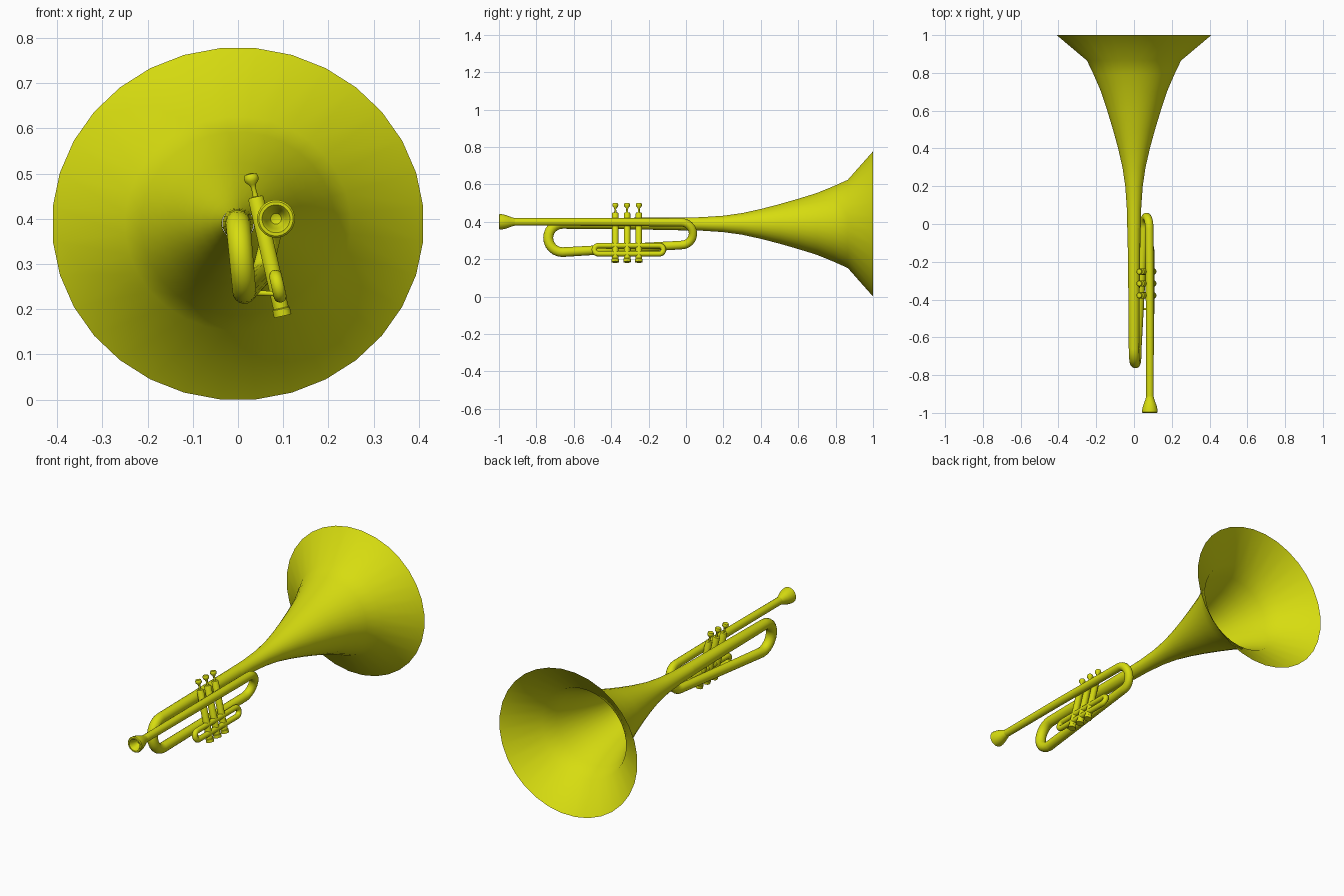
import bpy, bmesh, math
from mathutils import Vector, Matrix

if "Cube" in bpy.data.objects:
    bpy.data.objects.remove(bpy.data.objects["Cube"])

brass = bpy.data.materials.new("brass")
brass.diffuse_color = (0.68, 0.72, 0.005, 1)
brass.use_nodes = True
brass.node_tree.nodes["Principled BSDF"].inputs["Base Color"].default_value = brass.diffuse_color


def finish(ob, angle=40):
    ob.data.materials.clear()
    ob.data.materials.append(brass)
    bpy.ops.object.select_all(action='DESELECT')
    ob.select_set(True)
    bpy.context.view_layer.objects.active = ob
    bpy.ops.object.shade_smooth_by_angle(angle=math.radians(angle))
    return ob


def lathe(name, profile, origin, axis, sides, xscale=1.0):
    """Revolve (radius, height) points about an axis; radius 0 makes a pole."""
    bm = bmesh.new()
    rings = []
    for r, h in profile:
        if r == 0:
            rings.append([bm.verts.new((0, 0, h))])
        else:
            rings.append([bm.verts.new((xscale * r * math.cos((i + .5) * math.tau / sides),
                                        r * math.sin((i + .5) * math.tau / sides), h))
                          for i in range(sides)])
    for a, b in zip(rings, rings[1:]):
        for i in range(sides):
            j = (i + 1) % sides
            f = [a[i % len(a)], a[j % len(a)], b[j % len(b)], b[i % len(b)]]
            bm.faces.new(list(dict.fromkeys(f)))
    bmesh.ops.recalc_face_normals(bm, faces=bm.faces)
    w = Vector(axis).normalized()
    u = Vector((1, 0, 0))
    u = (u - w * u.dot(w)).normalized()
    v = w.cross(u)
    m = Matrix((u, v, w)).transposed().to_4x4()
    bm.transform(Matrix.Translation(origin) @ m)
    me = bpy.data.meshes.new(name)
    bm.to_mesh(me)
    bm.free()
    ob = bpy.data.objects.new(name, me)
    bpy.context.collection.objects.link(ob)
    return finish(ob)


def tube(name, pts, closed=False, res=6):
    """Sweep a round section along (x, y, z, radius) points."""
    cu = bpy.data.curves.new(name, 'CURVE')
    cu.dimensions = '3D'
    cu.bevel_depth = 1
    cu.bevel_resolution = res
    cu.use_fill_caps = not closed
    sp = cu.splines.new('POLY')
    sp.points.add(len(pts) - 1)
    for p, (x, y, z, r) in zip(sp.points, pts):
        p.co = (x, y, z, 1)
        p.radius = r
    sp.use_cyclic_u = closed
    ob = bpy.data.objects.new(name, cu)
    bpy.context.collection.objects.link(ob)
    bpy.ops.object.select_all(action='DESELECT')
    ob.select_set(True)
    bpy.context.view_layer.objects.active = ob
    bpy.ops.object.convert(target='MESH')
    return finish(bpy.context.object)


def bend(a, b, y, direction, r0, r1, n=12):
    """Half-turn between (x, z) points a and b, bulging along y."""
    a, b = Vector(a), Vector(b)
    mid, half = (a + b) / 2, (a - b) / 2
    out = []
    for i in range(n + 1):
        t = math.pi * i / n
        p = mid + half * math.cos(t)
        out.append((p.x, y + direction * half.length * math.sin(t), p.y,
                    r0 + (r1 - r0) * i / n))
    return out


# Flared bell, slightly wider than tall
bell = [(.034, -.02), (.036, .08), (.044, .2), (.058, .3), (.080, .4), (.106, .5),
        (.135, .6), (.166, .7), (.203, .79), (.237, .865), (.39, 1.0)]
lathe("bell", bell, (0, 0, .389), (0, 1, 0), 32, 1.055)

# Main tubing: lead pipe, front bend, lower run, back bend, bell pipe
path = [(.084, -.94, .40, .020), (.084, -.5, .40, .021)]
path += bend((.081, .397), (.052, .276), -.025, 1, .022, .023)
path += bend((.014, .238), (0, .391), -.66, -1, .026, .028)
path += [(0, -.3, .391, .031), (0, 0, .389, .035)]
tube("main_tubing", path)

# Mouthpiece with hollow cup
lathe("mouthpiece", [(.019, .09), (.024, .07), (.030, .055), (.037, .035), (.041, .016),
                     (.042, .004), (.038, 0), (.031, 0), (.027, .005), (.022, .025),
                     (.012, .045), (0, .05)], (.084, -1, .40), (0, 1, 0), 24)

# Three tilted valves with caps, stems and finger buttons
tilt = Vector((-.223, 0, .975))
valve = [(0, 0), (.020, 0), (.020, .016), (.0175, .018), (.0175, .266), (.015, .270),
         (.006, .271), (.005, .290), (.008, .298), (.0155, .306), (.0165, .315),
         (.013, .322), (0, .324)]
for i, y in enumerate((-.378, -.315, -.252)):
    lathe(f"valve_{i + 1}", valve, (.099, y, .185), tilt, 16)

# Tuning slide loop running along the valves
upper, lower = (.083, .273), (.093, .229)
loop = bend(upper, lower, -.143, 1, .0145, .0145, 10)
loop += bend(lower, upper, -.468, -1, .0145, .0145, 10)
tube("valve_slide_loop", loop, closed=True, res=4)

# Brace between the slide loop and the lower tubing
tube("brace", [(.025, -.45, .237, .006), (.088, -.45, .234, .006)], res=3)
